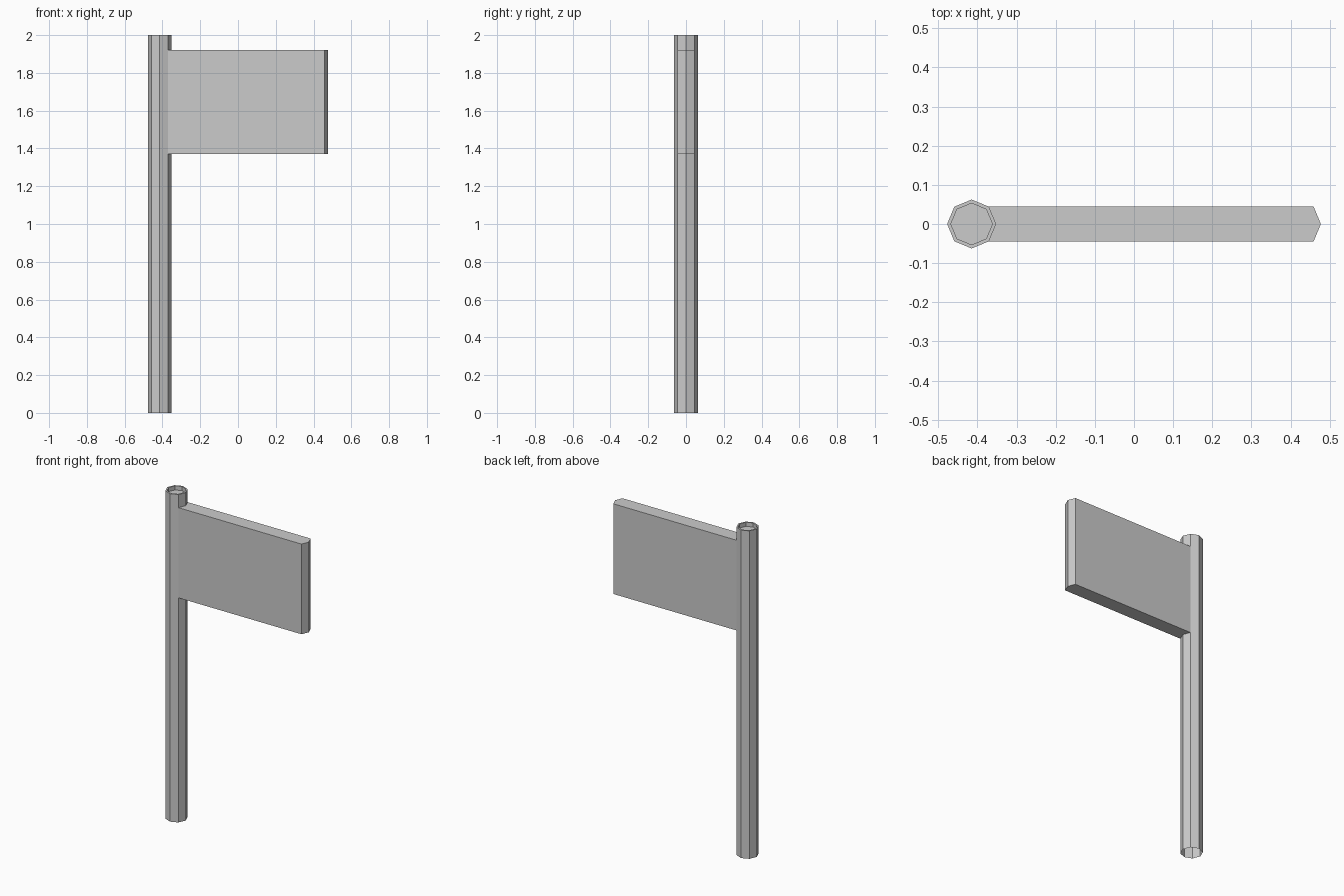
import bpy, bmesh, math

if "Cube" in bpy.data.objects:
    bpy.data.objects.remove(bpy.data.objects["Cube"])

CX, R, INNER = -0.415, 0.0625, 0.053
LEVELS = (0, 1.37, 1.92, 2.0)
FLAG_LENGTH, RECESS = 0.83, 0.025

bm = bmesh.new()

def ring(radius, z):
    return [bm.verts.new((CX + radius * math.cos(i * math.pi / 4),
                          radius * math.sin(i * math.pi / 4), z)) for i in range(8)]

def bridge(low, high):
    return [bm.faces.new((low[i], low[(i + 1) % 8], high[(i + 1) % 8], high[i]))
            for i in range(8)]

# Octagonal pole, open underneath
rings = [ring(R, z) for z in LEVELS]
bands = [bridge(a, b) for a, b in zip(rings, rings[1:])]

# Rim and shallow recess at the top
rim = ring(INNER, LEVELS[-1])
floor = ring(INNER, LEVELS[-1] - RECESS)
bridge(rings[-1], rim)
bridge(rim, floor)
bm.faces.new(floor)

# Flag panel pulled out of the two +x faces of the middle band
panel = [bands[1][0], bands[1][7]]
ext = bmesh.ops.extrude_face_region(bm, geom=panel)
moved = [v for v in ext["geom"] if isinstance(v, bmesh.types.BMVert)]
bmesh.ops.translate(bm, verts=moved, vec=(FLAG_LENGTH, 0, 0))
leftover = [f for f in panel if f.is_valid]
if leftover:
    bmesh.ops.delete(bm, geom=leftover, context='FACES')

# Merge the stacked pole faces into long flat sides
flat = [e for b in bands for f in b if f.is_valid for e in f.edges]
bmesh.ops.dissolve_limit(bm, angle_limit=math.radians(1), verts=bm.verts[:],
                         edges=list(set(flat)))

mesh = bpy.data.meshes.new("flag_pole")
bm.to_mesh(mesh)
bm.free()
bpy.context.collection.objects.link(bpy.data.objects.new("flag_pole", mesh))
